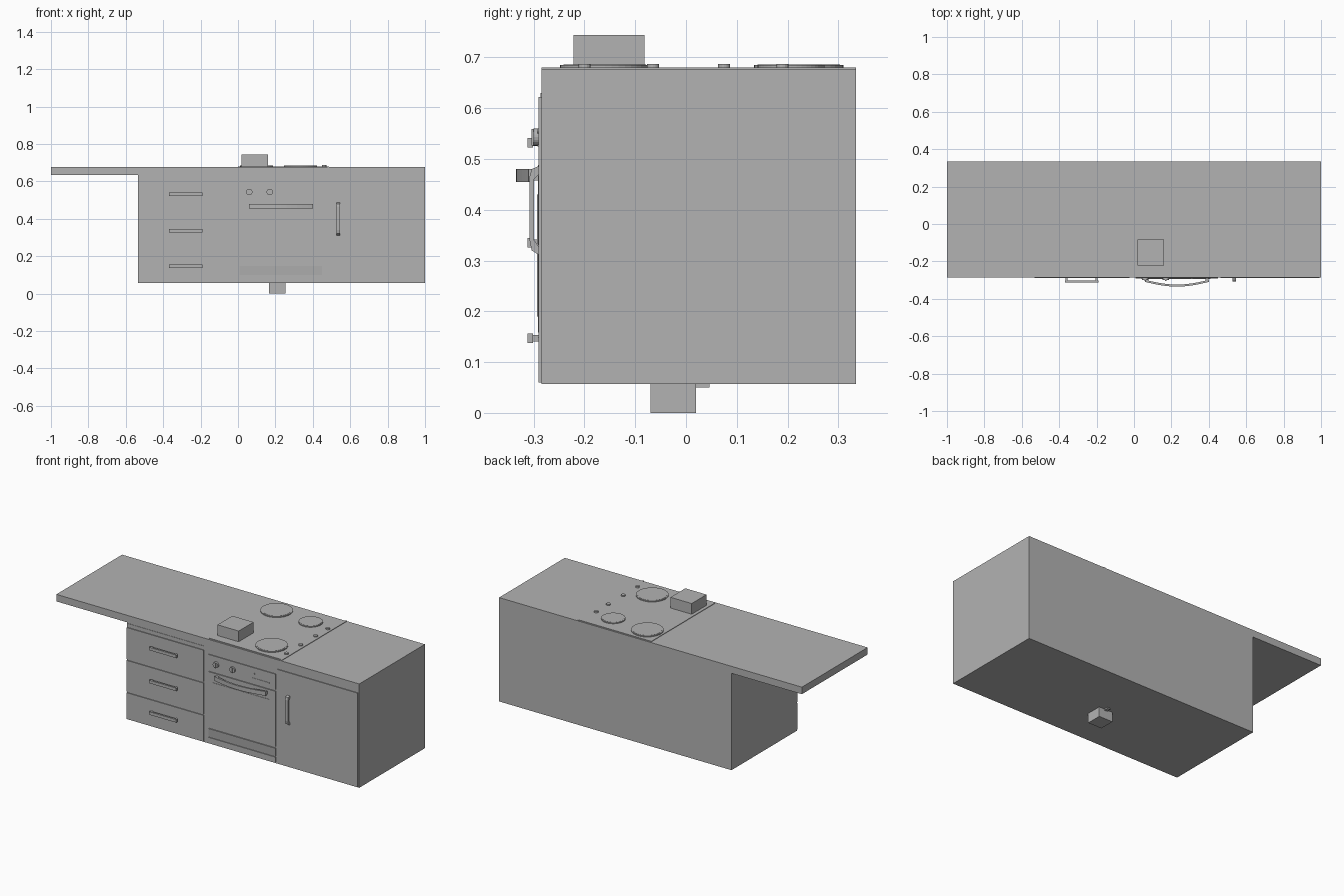
import bpy, bmesh, math
from mathutils import Vector

cube = bpy.data.objects.get("Cube")
if cube:
    bpy.data.objects.remove(cube, do_unlink=True)

GREY = (0.45, 0.45, 0.45, 1)
mat = bpy.data.materials.new("plain grey")
mat.use_nodes = True
mat.diffuse_color = GREY
mat.node_tree.nodes["Principled BSDF"].inputs["Base Color"].default_value = GREY


def finish(name, bm):
    bmesh.ops.recalc_face_normals(bm, faces=bm.faces)
    mesh = bpy.data.meshes.new(name)
    bm.to_mesh(mesh)
    bm.free()
    mesh.materials.append(mat)
    obj = bpy.data.objects.new(name, mesh)
    bpy.context.collection.objects.link(obj)
    return obj


def box(name, x, y, z):
    bm = bmesh.new()
    bmesh.ops.create_cube(bm, size=1)
    for v in bm.verts:
        v.co = Vector([(r[0] + r[1]) / 2 + c * (r[1] - r[0]) for r, c in zip((x, y, z), v.co)])
    return finish(name, bm)


def extrude(name, points, offset):
    bm = bmesh.new()
    face = bm.faces.new([bm.verts.new(p) for p in points])
    grown = bmesh.ops.extrude_face_region(bm, geom=[face])
    moved = [g for g in grown["geom"] if isinstance(g, bmesh.types.BMVert)]
    bmesh.ops.translate(bm, verts=moved, vec=offset)
    return finish(name, bm)


def disc(name, centre, radius, depth, axis="z", sides=32):
    bm = bmesh.new()
    bmesh.ops.create_cone(bm, cap_ends=True, segments=sides,
                          radius1=radius, radius2=radius, depth=depth)
    for v in bm.verts:
        if axis == "y":
            v.co = Vector((v.co.x, -v.co.z, v.co.y))
        v.co += Vector(centre)
    return finish(name, bm)


# One-piece cabinet with overhanging worktop
BACK, FRONT, TOP = 0.335, -0.285, 0.677
outline = [(-1, TOP), (1, TOP), (1, 0.057), (-0.535, 0.057), (-0.535, 0.635), (-1, 0.635)]
extrude("cabinet_and_worktop", [(x, FRONT, z) for x, z in outline], (0, BACK - FRONT, 0))


def panel(name, x, z, out=-0.29):
    return box(name, x, (out, FRONT + 0.001), z)


# Three drawers and their handles
for i, (low, high, grip) in enumerate([(0.06, 0.217, 0.147), (0.225, 0.41, 0.335), (0.418, 0.606, 0.532)]):
    panel(f"drawer_{i}", (-0.533, -0.025), (low, high))
    box(f"drawer_handle_{i}", (-0.37, -0.19), (-0.312, -0.301), (grip - 0.009, grip + 0.009))
    for x in (-0.365, -0.205):
        box(f"drawer_handle_post_{i}", (x, x + 0.01), (-0.302, -0.288), (grip - 0.006, grip + 0.006))
panel("drawer_top_rail", (-0.533, -0.025), (0.613, 0.63), -0.287)

# Cupboard door with an upright handle
panel("cupboard_door", (0.462, 0.992), (0.06, 0.622))
side = [(-0.288, 0.31), (-0.304, 0.32), (-0.308, 0.34), (-0.308, 0.465), (-0.304, 0.48), (-0.288, 0.487),
        (-0.288, 0.472), (-0.299, 0.46), (-0.299, 0.34), (-0.288, 0.325)]
extrude("cupboard_handle", [(0.527, y, z) for y, z in side], (0.018, 0, 0))

# Oven front: controls, door, lower drawer
OVEN = (0.008, 0.45)
panel("oven_control_panel", OVEN, (0.496, 0.59))
panel("oven_door", OVEN, (0.158, 0.488), -0.291)
panel("oven_door_window", (0.04, 0.41), (0.19, 0.43), -0.293)
panel("oven_lower_rail", OVEN, (0.065, 0.095))
slope = [(-0.284, 0.1), (-0.287, 0.1), (-0.291, 0.148), (-0.284, 0.148)]
extrude("oven_lower_flap", [(OVEN[0], y, z) for y, z in slope], (OVEN[1] - OVEN[0], 0, 0))
for x in (0.06, 0.17):
    disc("oven_knob", (x, -0.294, 0.543), 0.017, 0.012, "y", 20)
    box("oven_knob_grip", (x - 0.004, x + 0.004), (-0.304, -0.298), (0.527, 0.559))
disc("oven_lamp", (0.31, -0.291, 0.555), 0.005, 0.004, "y", 12)
box("oven_control_strip", (0.3, 0.41), (-0.292, -0.289), (0.525, 0.529))

# Bowed oven handle on two posts
steps = [i / 12 for i in range(13)]
outer = [(0.06 + 0.34 * t, -0.31 - 0.025 * math.sin(math.pi * t)) for t in steps]
inner = [(x, y + 0.011) for x, y in reversed(outer)]
extrude("oven_handle", [(x, y, 0.455) for x, y in outer + inner], (0, 0, 0.025))
for x in (0.062, 0.383):
    box("oven_handle_post", (x, x + 0.015), (-0.304, -0.289), (0.458, 0.477))

# Cooktop plate, trim strip and burners
box("cooktop_plate", (0.0, 0.478), (-0.275, 0.327), (0.676, 0.68))
box("cooktop_trim", (0.478, 0.486), (FRONT, BACK), (0.676, 0.68))
for x, y, r in [(0.1, 0.222, 0.088), (0.335, 0.207, 0.066), (0.335, -0.16, 0.088), (0.09, -0.15, 0.066)]:
    disc("burner_rim", (x, y, 0.682), r, 0.006, sides=40)
    disc("burner_plate", (x, y, 0.683), r * 0.92, 0.006, sides=40)
for y in (-0.2, -0.065, 0.075, 0.19):
    disc("cooktop_knob", (0.46, y, 0.683), 0.012, 0.008, sides=16)

# Block standing on the cooktop and foot beneath the cabinet
box("cooktop_block", (0.02, 0.16), (-0.222, -0.082), (0.68, 0.744))
box("foot_block", (0.165, 0.255), (-0.07, 0.02), (0, 0.058))
box("foot_tab", (0.2, 0.22), (0.019, 0.046), (0.05, 0.058))
